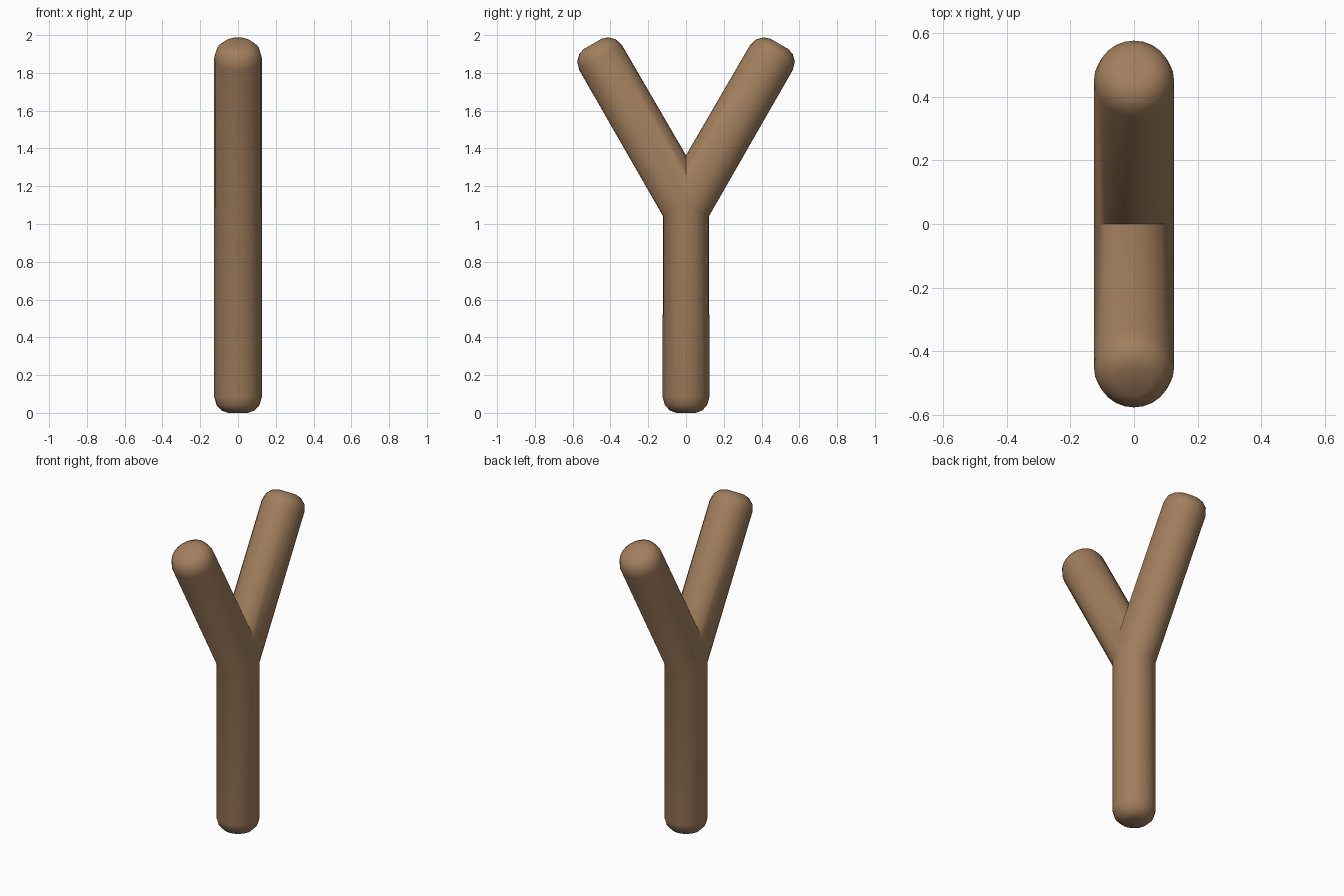
import bpy, bmesh, math
from mathutils import Vector

if "Cube" in bpy.data.objects:
    bpy.data.objects.remove(bpy.data.objects["Cube"])

SIDES = 24
RX = 0.126                      # half thickness along x
# rounded end: (distance from tip, fraction of full radius)
CAP = [(0.0, 0.42), (0.012, 0.68), (0.04, 0.90), (0.085, 1.0)]


def ring(bm, centre, half):
    """Oval ring spanned by x and the in-plane half axis."""
    pts = []
    for i in range(SIDES):
        a = 2 * math.pi * i / SIDES
        k = half[1]
        pts.append(bm.verts.new(Vector(centre) + Vector((half[0] * math.sin(a), 0, 0)) + k * math.cos(a)))
    return pts


# wood material
wood = bpy.data.materials.new("brown_wood")
wood.diffuse_color = (0.36, 0.21, 0.11, 1)
wood.use_nodes = True
wood.node_tree.nodes["Principled BSDF"].inputs["Base Color"].default_value = wood.diffuse_color

bm = bmesh.new()
rings = []

# trunk with rounded foot
for d, f in CAP:
    rings.append(ring(bm, (0, 0, d), (RX * f, Vector((0, 0.124 * f, 0)))))

# mitred bend
bend = Vector((0, 0, 1.098))
rings.append(ring(bm, bend, (RX, Vector((0, 0.122, -0.056)))))

# branch leaning 30 degrees, with rounded tip
along = Vector((0, 0.5, math.sqrt(0.75)))
across = Vector((0, math.sqrt(0.75), -0.5))
for d, f in reversed(CAP):
    rings.append(ring(bm, bend + along * (0.988 - d), (RX * f, across * 0.131 * f)))

# skin the rings and close the ends
for a, b in zip(rings, rings[1:]):
    for i in range(SIDES):
        j = (i + 1) % SIDES
        bm.faces.new((a[i], a[j], b[j], b[i]))
bm.faces.new(rings[0])
bm.faces.new(rings[-1])
bmesh.ops.recalc_face_normals(bm, faces=bm.faces)

# keep one half, the mirror makes the fork
bmesh.ops.bisect_plane(bm, geom=bm.verts[:] + bm.edges[:] + bm.faces[:], dist=1e-5,
                       plane_co=(0, 0, 0), plane_no=(0, 1, 0), clear_inner=True)
mesh = bpy.data.meshes.new("forked_stick")
bm.to_mesh(mesh)
bm.free()
mesh.materials.append(wood)

stick = bpy.data.objects.new("forked_stick", mesh)
bpy.context.collection.objects.link(stick)
bpy.context.view_layer.objects.active = stick
stick.select_set(True)
mirror = stick.modifiers.new("mirror", 'MIRROR')
mirror.use_axis = (False, True, False)
mirror.merge_threshold = 0.001
bpy.ops.object.modifier_apply(modifier="mirror")
bpy.ops.object.shade_smooth_by_angle(angle=math.radians(45))
